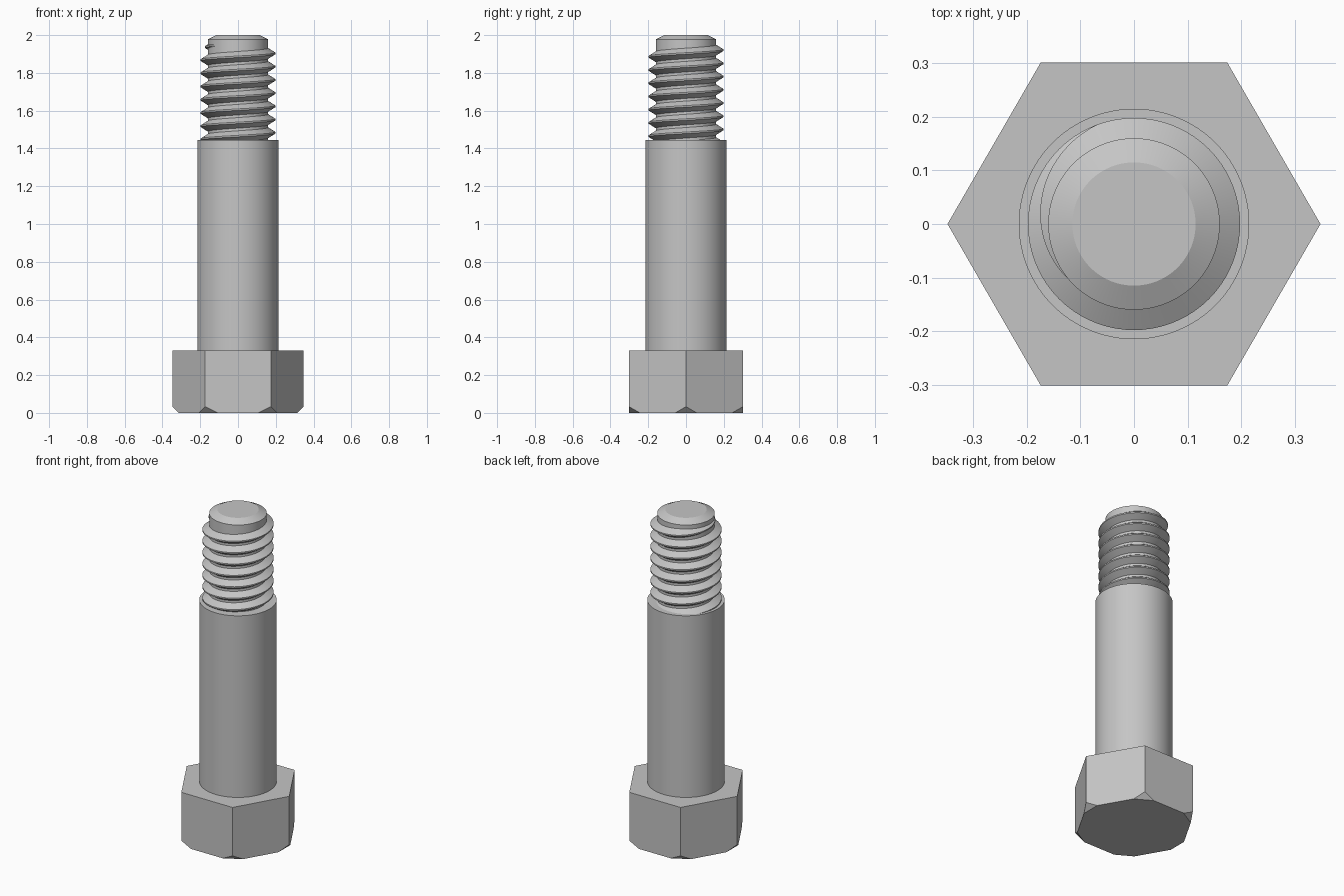
import bpy, bmesh
from math import pi, cos, sin, radians
from mathutils import Vector

cube = bpy.data.objects.get("Cube")
if cube:
    bpy.data.objects.remove(cube, do_unlink=True)

steel = bpy.data.materials.new("grey steel")
steel.use_nodes = True
GREY = (0.56, 0.56, 0.56, 1)
steel.diffuse_color = GREY
steel.node_tree.nodes["Principled BSDF"].inputs["Base Color"].default_value = GREY

SEGMENTS = 96


def finish(name, bm, smooth=True):
    """Turn a bmesh into a named steel object."""
    bmesh.ops.recalc_face_normals(bm, faces=bm.faces[:])
    mesh = bpy.data.meshes.new(name)
    bm.to_mesh(mesh)
    bm.free()
    mesh.materials.append(steel)
    obj = bpy.data.objects.new(name, mesh)
    bpy.context.collection.objects.link(obj)
    if smooth:
        bpy.ops.object.select_all(action="DESELECT")
        obj.select_set(True)
        bpy.context.view_layer.objects.active = obj
        bpy.ops.object.shade_smooth_by_angle(angle=radians(25))
    return obj


def loft(bm, rings):
    """Bridge successive closed rings of points and cap both ends."""
    loops = [[bm.verts.new(p) for p in ring] for ring in rings]
    for a, b in zip(loops, loops[1:]):
        for i in range(len(a)):
            j = (i + 1) % len(a)
            bm.faces.new((a[i], a[j], b[j], b[i]))
    bm.faces.new(loops[0])
    bm.faces.new(loops[-1])


def ring(radius, z, sides=SEGMENTS):
    return [(radius * cos(2 * pi * i / sides), radius * sin(2 * pi * i / sides), z)
            for i in range(sides)]


def turned(name, profile):
    bm = bmesh.new()
    loft(bm, [ring(r, z) for r, z in profile])
    return finish(name, bm)


# Hexagonal head with its six lower corners cut off flat
HEAD_R, HEAD_H, CUT = 0.348, 0.33, 0.033
bm = bmesh.new()
loft(bm, [ring(HEAD_R, 0, 6), ring(HEAD_R, HEAD_H, 6)])
for k in range(6):
    out = Vector((cos(k * pi / 3), sin(k * pi / 3), 0))
    result = bmesh.ops.bisect_plane(
        bm, geom=bm.verts[:] + bm.edges[:] + bm.faces[:],
        plane_co=out * (HEAD_R - CUT), plane_no=out - Vector((0, 0, 1)),
        clear_outer=True)
    edges = [e for e in result["geom_cut"] if isinstance(e, bmesh.types.BMEdge)]
    bmesh.ops.holes_fill(bm, edges=edges, sides=0)
finish("hex_head", bm, smooth=False)

# Plain shank and the chamfered core under the thread
SHANK_TOP = 1.445
turned("shank", [(0.215, HEAD_H - 0.01), (0.215, SHANK_TOP)])
turned("thread_core", [(0.16, SHANK_TOP - 0.02), (0.16, 1.977), (0.115, 2.0)])

# Right-handed helical ridge that fades into the core at its upper end
PITCH, CREST_R, ROOT_R = 0.07, 0.198, 0.15
STEPS = 72
fade_from, fade_to = radians(110), radians(235)
start = -7 * 2 * pi
count = int((fade_to - start) / (2 * pi) * STEPS)
sections = []
for i in range(count + 1):
    angle = start + (fade_to - start) * i / count
    fade = max(0, (angle - fade_from) / (fade_to - fade_from))
    crest = CREST_R - (CREST_R - ROOT_R - 0.005) * fade
    half = 0.004 + 0.63 * (crest - ROOT_R)
    z = 1.903 + PITCH * angle / (2 * pi)
    outline = [(ROOT_R, -half), (crest, -0.004), (crest, 0.004), (ROOT_R, half)]
    sections.append([(r * cos(angle), r * sin(angle), z + dz) for r, dz in outline])
bm = bmesh.new()
loft(bm, sections)
finish("thread_ridge", bm)
